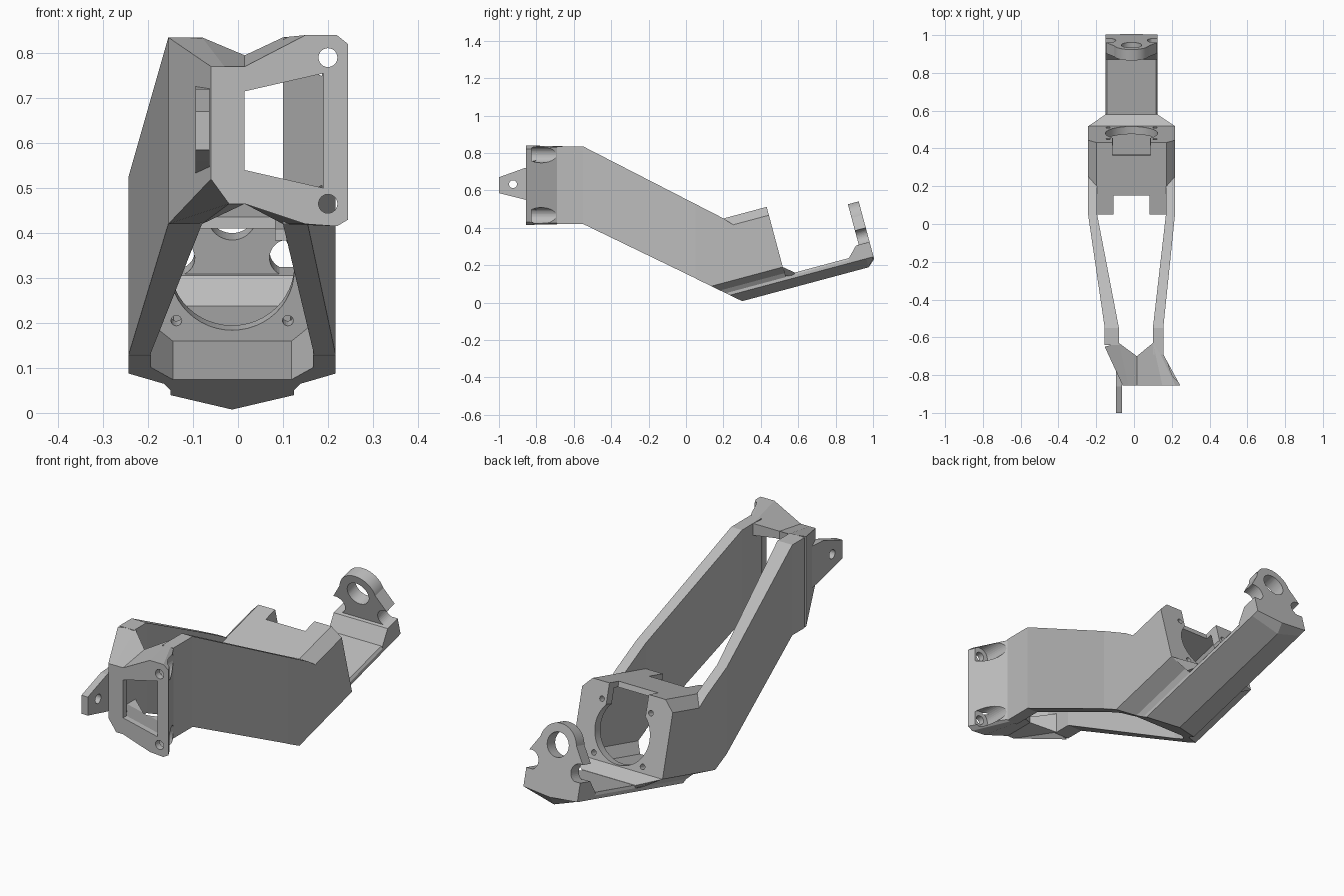
import bpy, bmesh, math
from mathutils import Matrix, Vector

if "Cube" in bpy.data.objects:
    bpy.data.objects.remove(bpy.data.objects["Cube"])

grey = bpy.data.materials.new("plain_grey")
grey.use_nodes = True
grey.diffuse_color = (0.5, 0.5, 0.5, 1)
grey.node_tree.nodes["Principled BSDF"].inputs["Base Color"].default_value = (0.5, 0.5, 0.5, 1)

# The rear half sits in a frame pitched up along its keel
MID = -0.013
TILT = Matrix.Translation((MID, 0.31, 0.01)) @ Matrix.Rotation(math.radians(15), 4, 'X')
WORLD = Matrix.Identity(4)


def loft(name, rings, frame=WORLD):
    """Closed solid through a list of matching point rings."""
    bm = bmesh.new()
    rows = [[bm.verts.new(frame @ Vector(p)) for p in ring] for ring in rings]
    count = len(rows[0])
    for a, b in zip(rows, rows[1:]):
        for i in range(count):
            j = (i + 1) % count
            bm.faces.new((a[i], a[j], b[j], b[i]))
    caps = [bm.faces.new(rows[0]), bm.faces.new(rows[-1])]
    bmesh.ops.triangulate(bm, faces=caps)
    bmesh.ops.recalc_face_normals(bm, faces=bm.faces)
    mesh = bpy.data.meshes.new(name)
    bm.to_mesh(mesh)
    bm.free()
    mesh.materials.append(grey)
    obj = bpy.data.objects.new(name, mesh)
    bpy.context.scene.collection.objects.link(obj)
    return obj


def along_y(name, section, start, end, frame=WORLD):
    return loft(name, [[(x, y, z) for x, z in section] for y in (start, end)], frame)


def along_x(name, profile, start, end, frame=WORLD):
    return loft(name, [[(x, y, z) for y, z in profile] for x in (start, end)], frame)


def arc(a, b, radius, start=0, end=360, steps=48):
    angles = [math.radians(start + (end - start) * i / steps) for i in range(steps + 1)]
    points = [(a + radius * math.cos(t), b + radius * math.sin(t)) for t in angles]
    return points[:-1] if abs(end - start) == 360 else points


def box(x, z):
    return [(x[0], z[0]), (x[1], z[0]), (x[1], z[1]), (x[0], z[1])]


def mirrored(half):
    return half + [(-x, z) for x, z in reversed(half) if x > 0]


def carve(obj, *cutters):
    for cutter in cutters:
        cutter.hide_render = True
        mod = obj.modifiers.new("cut", 'BOOLEAN')
        mod.operation, mod.solver, mod.object = 'DIFFERENCE', 'EXACT', cutter
    graph = bpy.context.evaluated_depsgraph_get()
    result = bpy.data.meshes.new_from_object(obj.evaluated_get(graph))
    obj.modifiers.clear()
    obj.data = result
    for cutter in cutters:
        bpy.data.objects.remove(cutter)


def smooth(obj):
    bpy.ops.object.select_all(action='DESELECT')
    obj.select_set(True)
    bpy.context.view_layer.objects.active = obj
    bpy.ops.object.shade_smooth_by_angle(angle=math.radians(10))


def slope_cutter():
    """Everything ahead of the housing and below the sloping belly."""
    return along_x("slope_cutter", [(-0.8, 1), (0.05, 1), (0.05, 0.129), (0.6, -0.138),
                                    (0.6, -0.5), (-0.8, -0.5)], -0.6, 0.6)


# Side arms: y, top and bottom at each station, with outer and inner x per side
stations = [(-0.69, 0.835, 0.42), (-0.55, 0.835, 0.42), (0.05, 0.527, 0.13),
            (0.13, 0.486, 0.09), (0.2, 0.45, 0.108), (0.25, 0.417, 0.122)]
for name, front, back in (("right_arm", (-0.155, -0.08), (-0.243, -0.195)),
                          ("left_arm", (0.155, 0.1), (0.217, 0.169))):
    rings = []
    for y, top, bottom in stations:
        x = front if y < 0 else back
        start = -0.64 if name == "right_arm" and y < -0.6 else y
        rings.append([(px, start, pz) for px, pz in box(x, (bottom, top))])
    loft(name, rings)

# Motor housing: outer shell, cavity, round opening, screw holes and top notches
shell = mirrored([(0, 0.05), (0.137, 0.064), (0.152, 0.086), (0.23, 0.12),
                  (0.23, 0.407), (0.185, 0.453)])
cavity = mirrored([(0.132, 0.1), (0.18, 0.14), (0.18, 0.4), (0.15, 0.428)])
housing = along_y("motor_housing", shell, -0.4, 0.247, TILT)
cuts = [along_y("cavity", cavity, -0.6, 0.205, TILT),
        along_y("opening", arc(0, 0.263, 0.138), 0.1, 0.3, TILT),
        along_y("top_slot", box((-0.1, 0.1), (0.36, 0.5)), 0.176, 0.3, TILT),
        along_y("front_notch", box((MID - 0.095, MID + 0.095), (0.38, 0.6)), -0.3, 0.15),
        slope_cutter()]
for x in (-0.124, 0.124):
    for z in (0.147, 0.379):
        cuts.append(along_y("screw", arc(x, z, 0.012, steps=16), 0.15, 0.3, TILT))
carve(housing, *cuts)
smooth(housing)

# Tail beam with a V keel, nose cut by the belly slope and a chamfered end
def keel(y, depth):
    return [(x, y, z) for x, z in mirrored([(0, depth), (0.137, 0.048), (0.137, 0.064),
                                            (0.13, 0.075)])]


tail = loft("tail_beam", [keel(-0.4, 0), keel(0.69, 0), keel(0.73, 0.035)], TILT)
carve(tail, slope_cutter())

# Flare between the housing and the tail
loft("tail_flare", [
    [(x, 0.247, z) for x, z in mirrored([(0.15, 0.07), (0.23, 0.12)])],
    [(x, 0.3, z) for x, z in mirrored([(0.13, 0.06), (0.137, 0.076)])]], TILT)

# Rear eye: ramped foot, waisted plate with a rounded top and a hole
along_x("eye_foot", [(0.6, 0.06), (0.6, 0.074), (0.655, 0.13), (0.73, 0.13), (0.73, 0.05)],
        -0.137, 0.137, TILT)
half = ([(0.137, 0.08), (0.137, 0.127)] + arc(0.125, 0.167, 0.042, 285, 75, 20)[1:]
        + arc(0, 0.262, 0.092, 10, 88, 16))
eye = along_y("rear_eye", mirrored(half), 0.67, 0.73, TILT)
carve(eye, along_y("eye_hole", arc(0, 0.262, 0.054), 0.6, 0.8, TILT))
smooth(eye)

# Front mount: skewed block from the arm ends to the offset face
face = [(-0.06, 0.77), (-0.03, 0.77), (0.015, 0.77), (0.15, 0.84), (0.22, 0.84),
        (0.245, 0.82), (0.245, 0.43), (0.22, 0.415), (0.15, 0.42), (0.015, 0.465),
        (-0.02, 0.465), (-0.06, 0.52)]
root = [(-0.155, -0.65, 0.835), (-0.08, -0.63, 0.835), (0.015, -0.7, 0.795),
        (0.1, -0.63, 0.835), (0.14, -0.69, 0.835), (0.155, -0.69, 0.83),
        (0.155, -0.69, 0.425), (0.14, -0.69, 0.42), (0.1, -0.63, 0.42),
        (0.015, -0.7, 0.465), (-0.08, -0.63, 0.42), (-0.155, -0.65, 0.42)]
mount = loft("front_mount", [[(x, -0.855, z) for x, z in face], root])
window = [(0.015, 0.715), (0.19, 0.755), (0.19, 0.5), (0.015, 0.54)]
inner = [(-0.08, 0.74), (0.1, 0.78), (0.1, 0.475), (-0.08, 0.515)]
cuts = [loft("window", [[(x, -0.9, z) for x, z in window],
                        [(x, -0.83, z) for x, z in window],
                        [(x, -0.69, z) for x, z in inner],
                        [(x, -0.5, z) for x, z in inner]])]
for z in (0.79, 0.465):
    cuts.append(along_y("bolt", arc(0.2, z, 0.021, steps=24), -0.9, -0.5))
    cuts.append(along_y("bolt_recess", arc(0.2, z, 0.043, steps=32), -0.825, -0.5))
carve(mount, *cuts)

# Front tab with its cross hole
tab = along_x("front_tab", [(-0.72, 0.73), (-0.86, 0.72), (-1, 0.67), (-1, 0.585),
                            (-0.86, 0.55), (-0.72, 0.52)], -0.095, -0.063)
carve(tab, along_x("tab_hole", arc(-0.925, 0.633, 0.021, steps=24), -0.2, 0.1))
smooth(tab)
